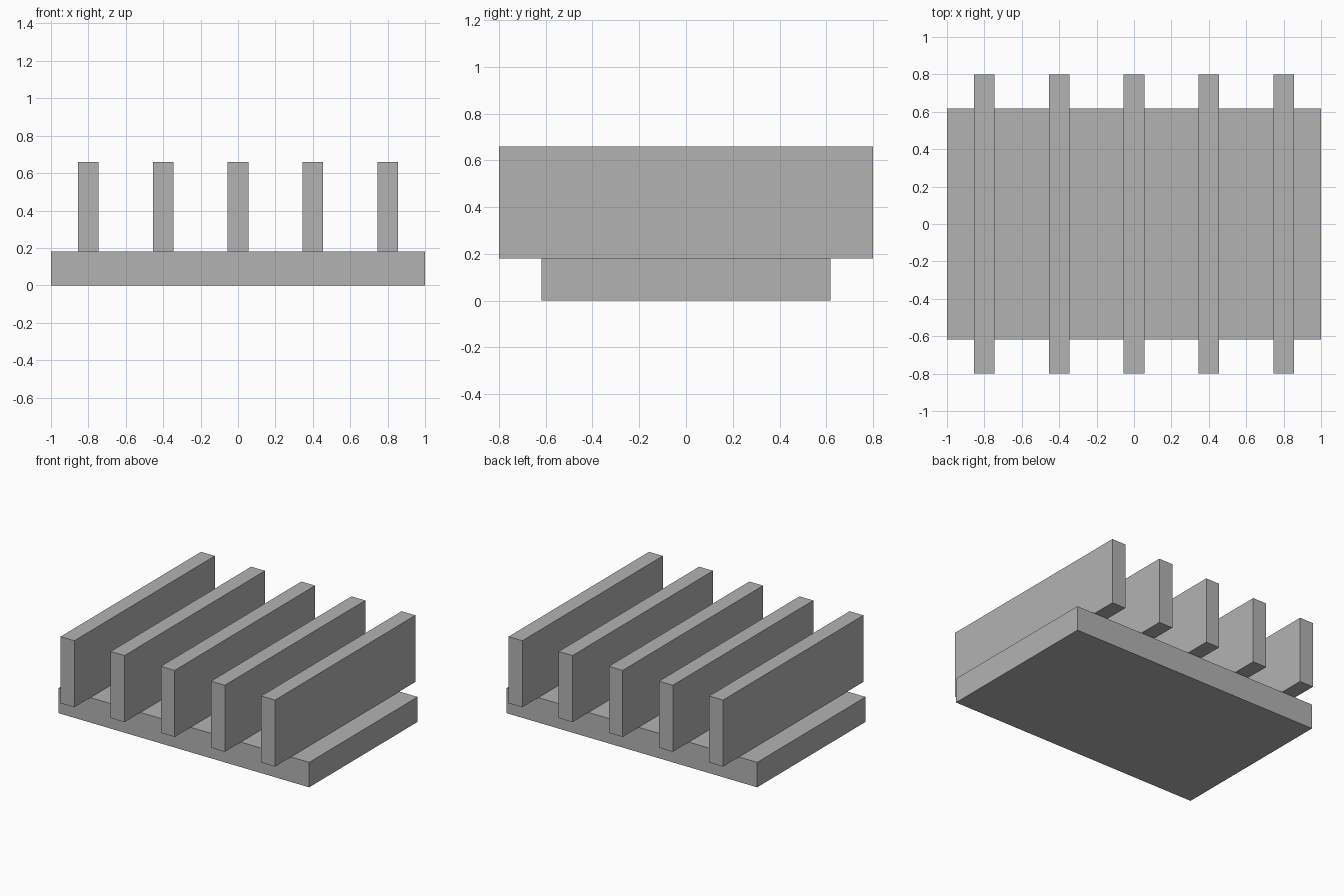
import bpy

cube = bpy.data.objects.get("Cube")
if cube:
    bpy.data.objects.remove(cube, do_unlink=True)

# Single flat grey
grey = bpy.data.materials.new("plain_grey")
grey.use_nodes = True
color = (0.45, 0.45, 0.45, 1)
grey.diffuse_color = color
grey.node_tree.nodes["Principled BSDF"].inputs["Base Color"].default_value = color


def box(name, x, size, bottom):
    """Box centred on y = 0 that rests on the given height."""
    bpy.ops.mesh.primitive_cube_add(size=1, location=(x, 0, bottom + size[2] / 2))
    ob = bpy.context.object
    ob.name = name
    ob.scale = size
    bpy.ops.object.transform_apply(location=False, rotation=False, scale=True)
    ob.data.materials.append(grey)
    return ob


# Base slab
BASE_HEIGHT = 0.18
box("base_slab", 0, (2, 1.235, BASE_HEIGHT), 0)

# Row of upright fins overhanging the slab at front and back
FIN_SPACING = 0.4
for i in range(5):
    box(f"fin_{i + 1}", (i - 2) * FIN_SPACING, (0.11, 1.6, 0.48), BASE_HEIGHT)
